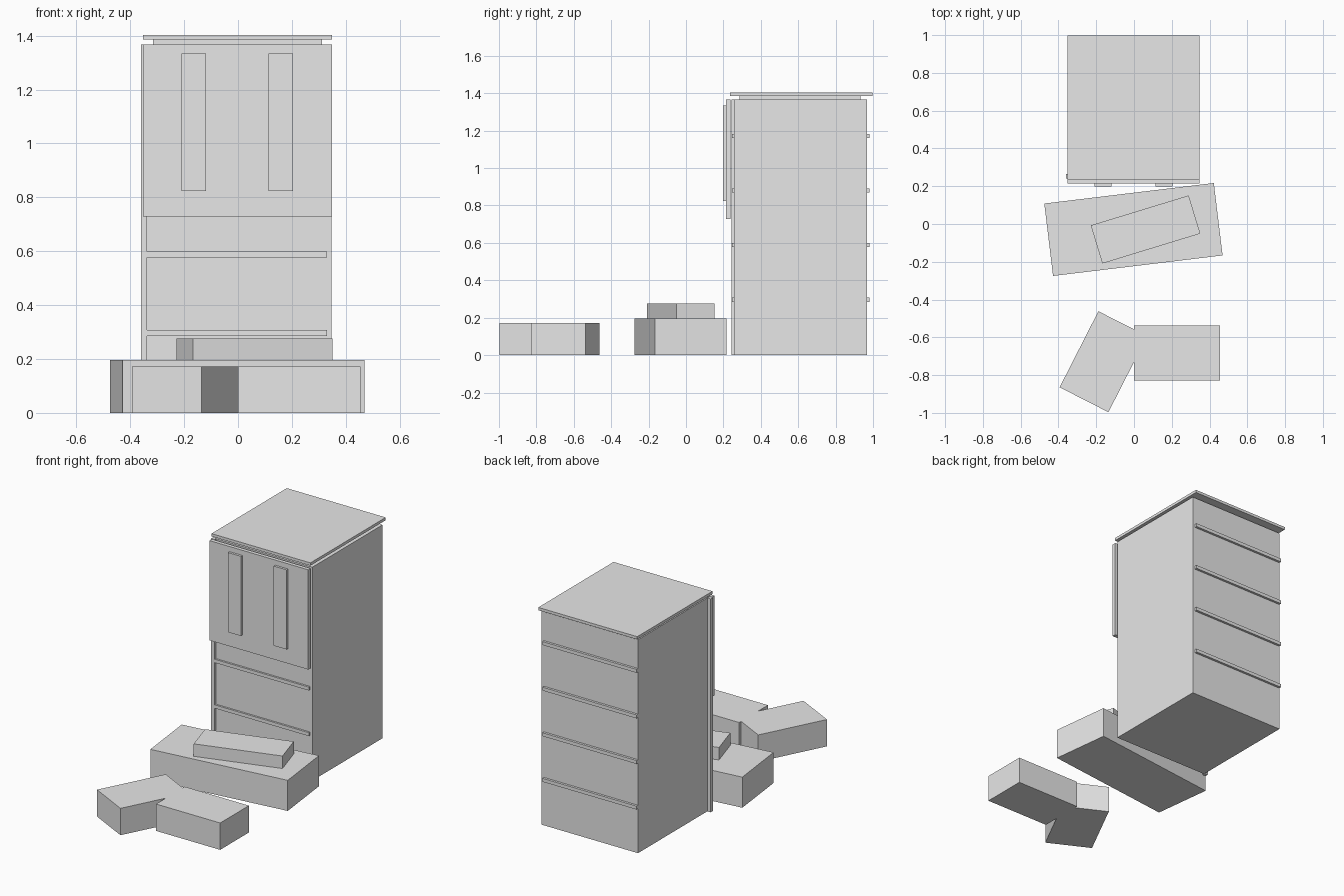
import bpy
import math

old = bpy.data.objects.get("Cube")
if old:
    bpy.data.objects.remove(old, do_unlink=True)

grey = bpy.data.materials.new("plain_grey")
grey.use_nodes = True
grey.diffuse_color = (0.8, 0.8, 0.8, 1)
grey.node_tree.nodes["Principled BSDF"].inputs["Base Color"].default_value = (0.8, 0.8, 0.8, 1)


def block(name, centre, size, angle=0):
    """Box with a centre, a size and a turn about z in degrees."""
    bpy.ops.mesh.primitive_cube_add(size=1, location=centre, rotation=(0, 0, math.radians(angle)))
    ob = bpy.context.object
    ob.name = name
    ob.scale = size
    bpy.ops.object.transform_apply(location=False, rotation=False, scale=True)
    ob.data.materials.append(grey)
    return ob


def span(name, x, y, z):
    """Box between two limits on each axis."""
    axes = (x, y, z)
    return block(name, [(a + b) / 2 for a, b in axes], [b - a for a, b in axes])


# Tower: body, roof and corner post
span("tower_body", (-0.337, 0.347), (0.257, 0.967), (0, 1.367))
span("roof_spacer", (-0.315, 0.312), (0.286, 0.933), (1.367, 1.385))
span("roof_slab", (-0.353, 0.348), (0.236, 0.998), (1.385, 1.403))
span("corner_post", (-0.36, -0.337), (0.242, 0.266), (0, 1.367))

# Floor bands on the front and back
for i in range(4):
    z = 0.285 + 0.292 * i
    span(f"front_band_{i + 1}", (-0.337, 0.33), (0.245, 0.257), (z, z + 0.022))
    span(f"back_band_{i + 1}", (-0.337, 0.33), (0.967, 0.982), (z, z + 0.022))

# Upper front panel with two upright strips
span("front_panel", (-0.353, 0.348), (0.214, 0.238), (0.728, 1.367))
for side, x in (("right", -0.21), ("left", 0.114)):
    span(f"{side}_panel_strip", (x, x + 0.091), (0.199, 0.214), (0.824, 1.334))

# Turned low building with an upper storey
block("low_block", (-0.003, -0.029, 0.098), (0.904, 0.386, 0.196), 6.9)
block("upper_storey", (0.061, -0.029, 0.236), (0.542, 0.211, 0.08), 17)

# Bent building made of two wings
span("left_wing", (0, 0.454), (-0.829, -0.538), (0, 0.172))
block("right_wing", (-0.162, -0.729, 0.086), (0.452, 0.29, 0.172), 63)
